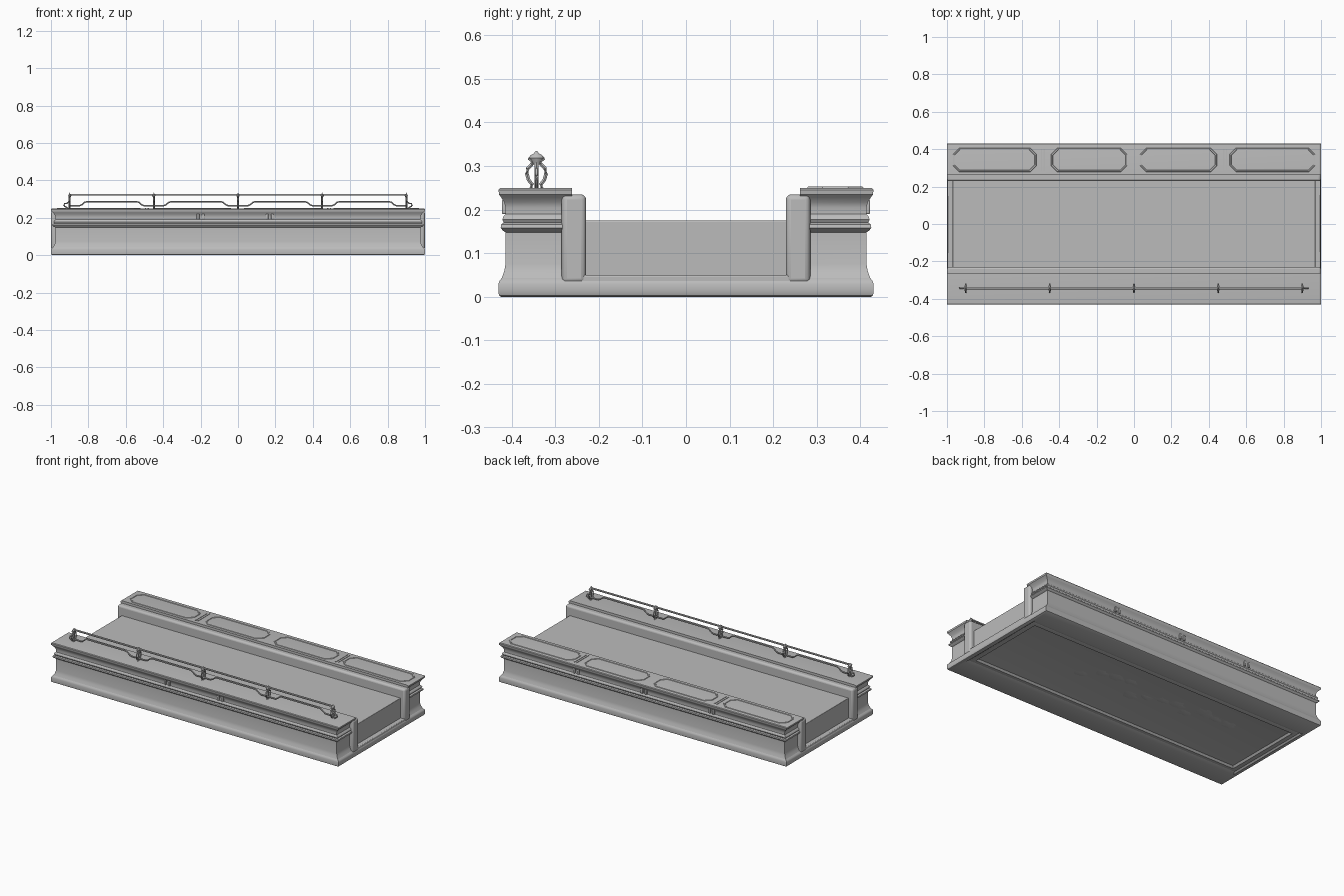
import bpy, bmesh, math, random
from mathutils import Vector

if "Cube" in bpy.data.objects:
    bpy.data.objects.remove(bpy.data.objects["Cube"])

random.seed(4)
stone = bpy.data.materials.new("grey_stone")
stone.diffuse_color = (0.5, 0.5, 0.5, 1)
stone.use_nodes = True
stone.node_tree.nodes["Principled BSDF"].inputs["Base Color"].default_value = stone.diffuse_color


def finish(name, bm, bevel=0.0, angle=35):
    """Turn a bmesh into a named, smooth-by-angle object."""
    bmesh.ops.recalc_face_normals(bm, faces=bm.faces[:])
    me = bpy.data.meshes.new(name)
    bm.to_mesh(me)
    bm.free()
    me.materials.append(stone)
    ob = bpy.data.objects.new(name, me)
    bpy.context.collection.objects.link(ob)
    if bevel:
        m = ob.modifiers.new("bevel", 'BEVEL')
        m.width, m.segments = bevel, 3
    bpy.ops.object.select_all(action='DESELECT')
    ob.select_set(True)
    bpy.context.view_layer.objects.active = ob
    bpy.ops.object.shade_smooth_by_angle(angle=math.radians(angle))
    return ob


def loft(name, rings):
    """Stack of rectangles (x0, x1, y0, y1, z), capped at both ends."""
    bm = bmesh.new()
    loops = [[bm.verts.new(p) for p in ((a, c, z), (b, c, z), (b, d, z), (a, d, z))]
             for a, b, c, d, z in rings]
    for lo, hi in zip(loops, loops[1:]):
        for i in range(4):
            bm.faces.new((lo[i], lo[(i + 1) % 4], hi[(i + 1) % 4], hi[i]))
    bm.faces.new(loops[0])
    bm.faces.new(loops[-1])
    return finish(name, bm)


def box(name, x0, x1, y0, y1, z0, z1, bevel=0.0):
    bm = bmesh.new()
    bmesh.ops.create_cube(bm, size=1)
    for v in bm.verts:
        v.co = ((x0 + x1) / 2 + v.co.x * (x1 - x0), (y0 + y1) / 2 + v.co.y * (y1 - y0),
                (z0 + z1) / 2 + v.co.z * (z1 - z0))
    return finish(name, bm, bevel)


def add_tube(bm, pts, r, n=6):
    """Round bar along a path."""
    pts = [Vector(p) for p in pts]
    rings = []
    for i, p in enumerate(pts):
        t = (pts[min(i + 1, len(pts) - 1)] - pts[max(i - 1, 0)]).normalized()
        q = t.to_track_quat('Z', 'Y')
        rings.append([bm.verts.new(p + q @ Vector((r * math.cos(k * math.tau / n),
                                                   r * math.sin(k * math.tau / n), 0)))
                      for k in range(n)])
    for a, b in zip(rings, rings[1:]):
        for k in range(n):
            bm.faces.new((a[k], a[(k + 1) % n], b[(k + 1) % n], b[k]))
    bm.faces.new(rings[0])
    bm.faces.new(rings[-1])


# Moulded plinth with a sunken underside panel
loft("plinth", [(-x, x, -y, y, z) for x, y, z in (
    (.915, .235, .018), (.925, .245, .016), (.935, .255, .005), (.955, .27, .005),
    (.965, .28, .008), (.975, .30, .0), (.99, .424, .0), (.997, .429, .003),
    (1, .43, .010), (1, .43, .030), (.997, .428, .036), (.988, .422, .044), (.98, .418, .05))])

# Raised channel bed, set back from a low sill at both ends
box("end_sill", -.997, .997, -.26, .26, .02, .05, .004)
box("channel_bed", -.97, .97, -.26, .26, .03, .175, .003)

# Walls: one moulding wrapped round the outer face and ends, as (inset, z)
moulding = [(.004, .034), (.008, .045), (.013, .058), (.016, .075), (.016, .148), (.010, .152),
            (.005, .158), (.006, .166), (.012, .170), (.009, .177), (.011, .184),
            (.016, .190), (.016, .205), (.013, .217), (.006, .228), (.001, .235),
            (0, .245), (.003, .249), (.008, .25)]
for side, label in ((-1, "front"), (1, "back")):
    rings = []
    for d, z in moulding:
        y0, y1 = sorted((side * (.43 - d), side * .262))
        e = d * 1.5
        rings.append((-1 + e, 1 - e, y0, y1, z))
    loft(label + "_wall", rings)
    # inner lining that shows as a pillar at each end
    y0, y1 = sorted((side * .285, side * .229))
    box(label + "_wall_lining", -.999, .999, y0, y1, .03, .235, .012)
    # small keystones on the frieze
    for x in ((-.2, .17) if side < 0 else (-.47, 0, .47)):
        for dx in (-.014, .014):
            y0, y1 = sorted((side * .40, side * .422))
            box(label + "_keystone", x + dx - .007, x + dx + .007, y0, y1, .19, .222, .003)


def frame(name, x0, x1, y0, y1, cut, w, z0, z1):
    """Flat octagonal frame."""
    def octagon(i):
        c = cut - i * .5
        a, b, p, q = x0 + i, x1 - i, y0 + i, y1 - i
        return ((a + c, p), (b - c, p), (b, p + c), (b, q - c),
                (b - c, q), (a + c, q), (a, q - c), (a, p + c))
    bm = bmesh.new()
    loops = [[bm.verts.new((x, y, z)) for x, y in octagon(i)]
             for i, z in ((0, z0), (w * .25, z1), (w * .75, z1), (w, z0))]
    for a, b in zip(loops, loops[1:] + loops[:1]):
        for k in range(8):
            bm.faces.new((a[k], a[(k + 1) % 8], b[(k + 1) % 8], b[k]))
    return finish(name, bm)


# Octagonal top panels and dividers on the back wall
for x0, x1 in ((-.97, -.52), (-.445, -.035), (.03, .445), (.51, .97)):
    frame("panel_frame", x0, x1, .277, .408, .035, .012, .248, .253)
for x in (-.495, -.48, .48, .495):
    box("panel_divider", x - .003, x + .003, .283, .402, .246, .2525)

# Balustrade on the front wall
RY = -.343
posts = [-.9, -.45, 0, .45, .9]
box("top_rail", -.905, .905, RY - .006, RY + .006, .319, .327, .002)
bm = bmesh.new()
for a, b in zip(posts, posts[1:]):
    add_tube(bm, [(x, RY, z) for x, z in (
        (a, .264), (a + .05, .264), (a + .065, .270), (a + .08, .283), (a + .095, .287),
        (b - .095, .287), (b - .08, .283), (b - .065, .270), (b - .05, .264), (b, .264))], .0045)
finish("lower_rails", bm)

# Posts: bowed arms around a spindle, with a pointed finial
bm = bmesh.new()
for x in posts:
    add_tube(bm, [(x, RY, .245), (x, RY, .325)], .005)
    for s in (-1, 1):
        add_tube(bm, [(x, RY + s * w, z) for w, z in (
            (.013, .248), (.010, .258), (.018, .268), (.022, .282), (.020, .294),
            (.010, .305), (.008, .311), (.017, .318))], .0048)
    bulb = [(.006, .303), (.012, .310), (.019, .318), (.013, .325), (.007, .328), (.001, .335)]
    rings = [[bm.verts.new((x + .45 * r * math.cos(k * math.tau / 8),
                            RY + r * math.sin(k * math.tau / 8), z)) for k in range(8)]
             for r, z in bulb]
    for a, b in zip(rings, rings[1:]):
        for k in range(8):
            bm.faces.new((a[k], a[(k + 1) % 8], b[(k + 1) % 8], b[k]))
    bm.faces.new(rings[0])
    bm.faces.new(rings[-1])
finish("rail_posts", bm)

# Scrolls bracing the two end posts
bm = bmesh.new()
for s in (-1, 1):
    add_tube(bm, [(s * x, RY, z) for x, z in (
        (.9, .295), (.907, .283), (.916, .277), (.927, .276), (.931, .268),
        (.926, .261), (.918, .257), (.91, .249))], .0045)
finish("end_scrolls", bm)

# Shallow carved relief on the underside panel
bm = bmesh.new()
for i in range(12):
    cx, cy = .38 - i * .09, .03 + random.uniform(-.07, .07)
    r = random.uniform(.04, .07)
    rim = []
    for k in range(16):
        t, q = k * math.tau / 16, r * random.uniform(.65, 1.1)
        rim.append(bm.verts.new((cx + 1.2 * q * math.cos(t), cy + .7 * q * math.sin(t), .0185)))
    top = bm.verts.new((cx, cy, .014))
    for k in range(16):
        bm.faces.new((rim[k], rim[(k + 1) % 16], top))
    bm.faces.new(rim)
finish("underside_relief", bm)
